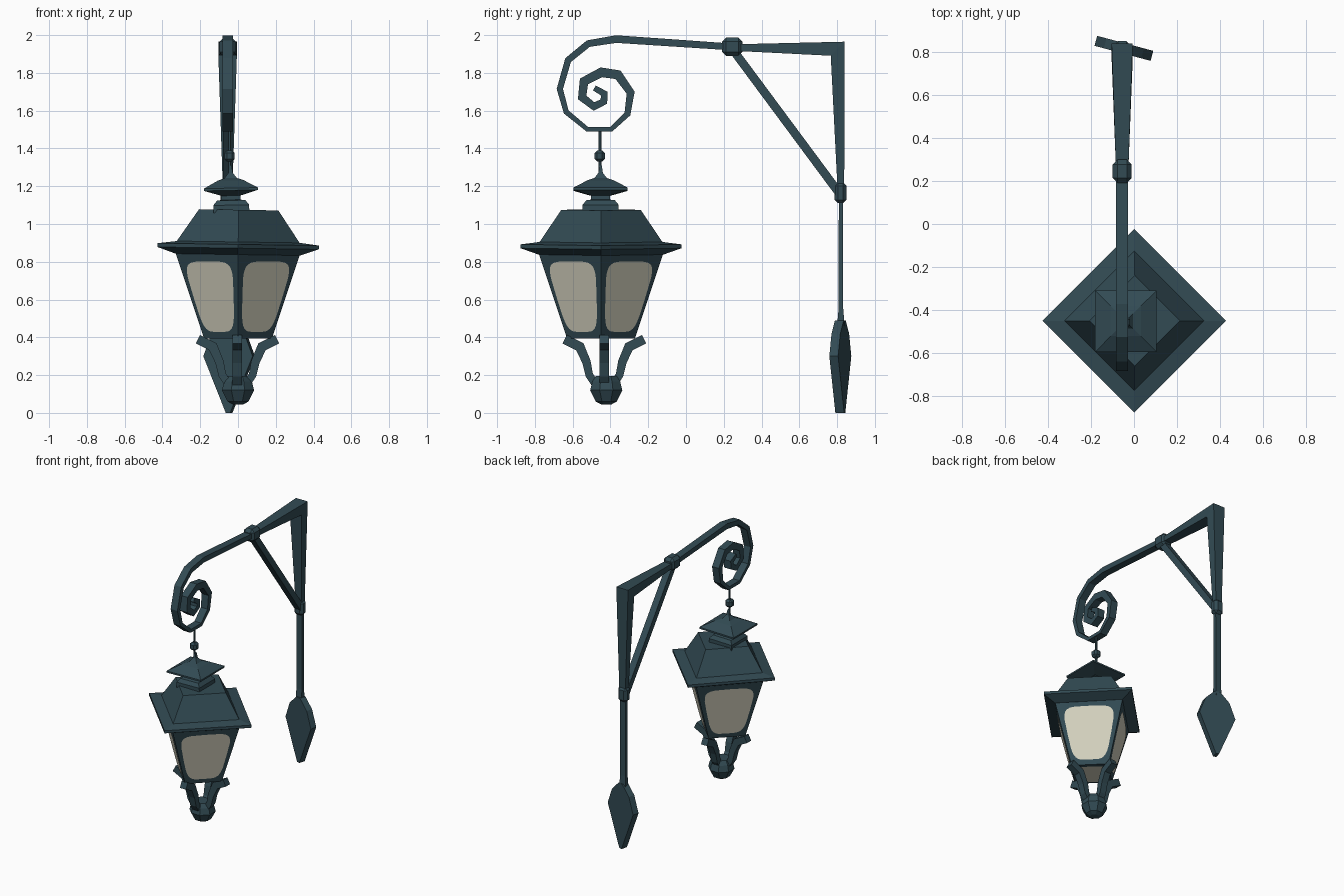
import bpy, bmesh, math
from mathutils import Vector, Matrix

if "Cube" in bpy.data.objects:
    bpy.data.objects.remove(bpy.data.objects["Cube"])


def material(name, rgb):
    m = bpy.data.materials.new(name)
    m.diffuse_color = (*rgb, 1)
    m.use_nodes = True
    m.node_tree.nodes["Principled BSDF"].inputs["Base Color"].default_value = m.diffuse_color
    return m


METAL = material("dark teal metal", (0.032, 0.070, 0.088))
GLASS = material("pale cream glass", (0.66, 0.64, 0.52))


def finish(name, bm, mat=METAL, tilt=0, pivot=(0, 0, 0)):
    bmesh.ops.recalc_face_normals(bm, faces=bm.faces)
    if tilt:
        bmesh.ops.rotate(bm, verts=bm.verts, cent=pivot, matrix=Matrix.Rotation(tilt, 3, 'Y'))
    me = bpy.data.meshes.new(name)
    bm.to_mesh(me)
    bm.free()
    me.materials.append(mat)
    ob = bpy.data.objects.new(name, me)
    bpy.context.collection.objects.link(ob)
    return ob


def loft(bm, rings):
    """Skin a list of equal-length point rings and cap both ends."""
    vs = [[bm.verts.new(p) for p in r] for r in rings]
    n = len(vs[0])
    for a, b in zip(vs, vs[1:]):
        for i in range(n):
            j = (i + 1) % n
            bm.faces.new((a[i], a[j], b[j], b[i]))
    bm.faces.new(vs[0][::-1])
    bm.faces.new(vs[-1])


def lathe(name, profile, n, x, y, rot=0, scale=1, tilt=0):
    """Stack of n-sided rings (radius, z) about a vertical axis."""
    bm = bmesh.new()
    ang = [rot + i * 2 * math.pi / n for i in range(n)]
    loft(bm, [[(x + r * scale * math.cos(a), y + r * scale * math.sin(a), z) for a in ang]
              for r, z in profile])
    return finish(name, bm, tilt=tilt, pivot=(x, y, profile[0][1]))


def ribbon(name, pts, origin=(0, 0, 0), u=(0, 1, 0)):
    """Rectangular bar with mitred corners along (u, z, in-plane width, depth)."""
    o, u, zv = Vector(origin), Vector(u), Vector((0, 0, 1))
    b = u.cross(zv)
    p2 = [Vector((p[0], p[1])) for p in pts]
    rings = []
    for i, (pu, pz, w, d) in enumerate(pts):
        t0 = (p2[i] - p2[max(i - 1, 0)])
        t1 = (p2[min(i + 1, len(pts) - 1)] - p2[i])
        t0 = t0.normalized() if t0.length else t1.normalized()
        t1 = t1.normalized() if t1.length else t0
        t = (t0 + t1).normalized()
        h = w / 2 / max(t.dot(t1), 0.5)
        c = o + u * pu + zv * pz
        nn = (u * -t.y + zv * t.x) * h
        rings.append([c + nn + b * d / 2, c + nn - b * d / 2, c - nn - b * d / 2, c - nn + b * d / 2])
    bm = bmesh.new()
    loft(bm, rings)
    return finish(name, bm)


def knuckle(name, loc, size, bevel):
    bm = bmesh.new()
    bmesh.ops.create_cube(bm, size=1)
    bmesh.ops.scale(bm, vec=size, verts=bm.verts)
    bmesh.ops.bevel(bm, geom=bm.edges[:], offset=bevel, segments=1, affect='EDGES')
    bmesh.ops.translate(bm, vec=loc, verts=bm.verts)
    return finish(name, bm)


BX = -0.055            # bracket plane
LX, LY = 0.0, -0.45    # lantern axis
S2 = math.sqrt(2)

# Bracket: tapered corner piece, diagonal brace, lower stem, collars
ribbon("bracket_corner", [(0.26, 1.934, .035, .058), (.803, 1.928, .075, .098), (.82, 1.18, .035, .05)], (BX, 0, 0))
ribbon("diagonal_brace", [(.25, 1.92, .045, .05), (.81, 1.165, .045, .05)], (BX, 0, 0))
ribbon("lower_stem", [(.82, 1.15, .022, .045), (.82, .55, .025, .045), (.82, .46, .04, .05)], (BX, 0, 0))
knuckle("upper_collar", (BX, .245, 1.938), (.088, .108, .098), .022)
knuckle("lower_collar", (BX, .818, 1.165), (.075, .065, .11), .018)

# Scroll: straight arm running into a polygonal spiral
scroll = [(.25, 1.937, .036), (-.37, 1.979, .04), (-.517, 1.955, .036), (-.624, 1.868, .034),
          (-.668, 1.715, .032), (-.634, 1.593, .028), (-.523, 1.502, .024), (-.395, 1.502, .024),
          (-.31, 1.583, .032), (-.293, 1.695, .04), (-.36, 1.79, .048), (-.448, 1.803, .05),
          (-.54, 1.755, .046), (-.55, 1.67, .042), (-.487, 1.622, .038), (-.435, 1.648, .036),
          (-.432, 1.69, .034), (-.485, 1.72, .03)]
ribbon("scroll_arm", [(y, z, w, .056) for y, z, w in scroll], (BX, 0, 0))

# Leaf finial: a thick pointed plate turned a little about its stem
bm = bmesh.new()
half = [(.02, .49), (.09, .42), (.135, .30), (.012, 0)]
outline = [(w, z) for w, z in half] + [(-w, z) for w, z in reversed(half)]
loft(bm, [[(w, t, z) for w, z in outline] for t in (-.024, .024)])
bmesh.ops.rotate(bm, verts=bm.verts, matrix=Matrix.Rotation(math.radians(-15), 3, 'Z'))
bmesh.ops.translate(bm, vec=(-.047, .817, 0), verts=bm.verts)
finish("leaf_finial", bm)

# Hanging rod and bead
lathe("hanging_rod", [(.008, 1.24), (.008, 1.5)], 6, -.045, -.455)
knuckle("rod_bead", (-.045, -.457, 1.36), (.055, .055, .058), .014)

# Cap with neck, square to the axes
lathe("lantern_cap", [(.095, 1.06), (.095, 1.10), (.075, 1.125), (.05, 1.128), (.05, 1.15), (.10, 1.165),
                      (.143, 1.178), (.143, 1.19), (.07, 1.23), (.033, 1.243), (.012, 1.27), (.006, 1.31)],
      4, -.035, -.452, math.pi / 4, S2, -.02)

# Roof with wide eaves, turned corner forward
lathe("lantern_roof", [(.33, .838), (.427, .872), (.427, .892), (.325, .905), (.21, 1.075)],
      4, LX, LY, tilt=.015)

# Lantern body
R0, Z0, R1, Z1 = .18, .395, .33, .845
lathe("lantern_body", [(R0, Z0), (R1, Z1)], 4, LX, LY)

# Rounded glass panes, one on each side, and one underneath
def squircle(k, n=28):
    for i in range(n):
        c, s = math.cos(2 * math.pi * i / n), math.sin(2 * math.pi * i / n)
        yield math.copysign(abs(c) ** k, c), math.copysign(abs(s) ** k, s)


for k in range(4):
    a = math.pi / 4 + k * math.pi / 2
    out, side = Vector((math.cos(a), math.sin(a), 0)), Vector((-math.sin(a), math.cos(a), 0))
    bm = bmesh.new()
    pts = []
    for c, s in squircle(.42):
        z = .615 + .187 * s
        h = (R0 + (R1 - R0) * (z - Z0) / (Z1 - Z0)) / S2
        pts.append(bm.verts.new(Vector((LX, LY, z)) + out * (h + .004) + side * (h * .84 * c)))
    bm.faces.new(pts)
    finish(f"glass_pane_{k + 1}", bm, GLASS)
    bpy.data.objects[f"glass_pane_{k + 1}"].data.update()
bm = bmesh.new()
bm.faces.new([bm.verts.new((LX + .075 * (c - s), LY + .075 * (c + s), Z0 - .004))
              for c, s in squircle(.42)][::-1])
finish("glass_pane_bottom", bm, GLASS)

# Four curved arms below the corners, gathered by a bulb
for k in range(4):
    a = k * math.pi / 2
    ribbon(f"lower_arm_{k + 1}",
           [(.21, .39, .05, .05), (.13, .35, .05, .05), (.095, .27, .045, .05), (.08, .20, .04, .05),
            (.04, .14, .04, .05)], (LX - .003, -.432, 0), (math.cos(a), math.sin(a), 0))
lathe("bottom_bulb", [(.03, .045), (.06, .06), (.092, .12), (.08, .165), (.06, .195)], 8, LX, -.422, math.pi / 8)
